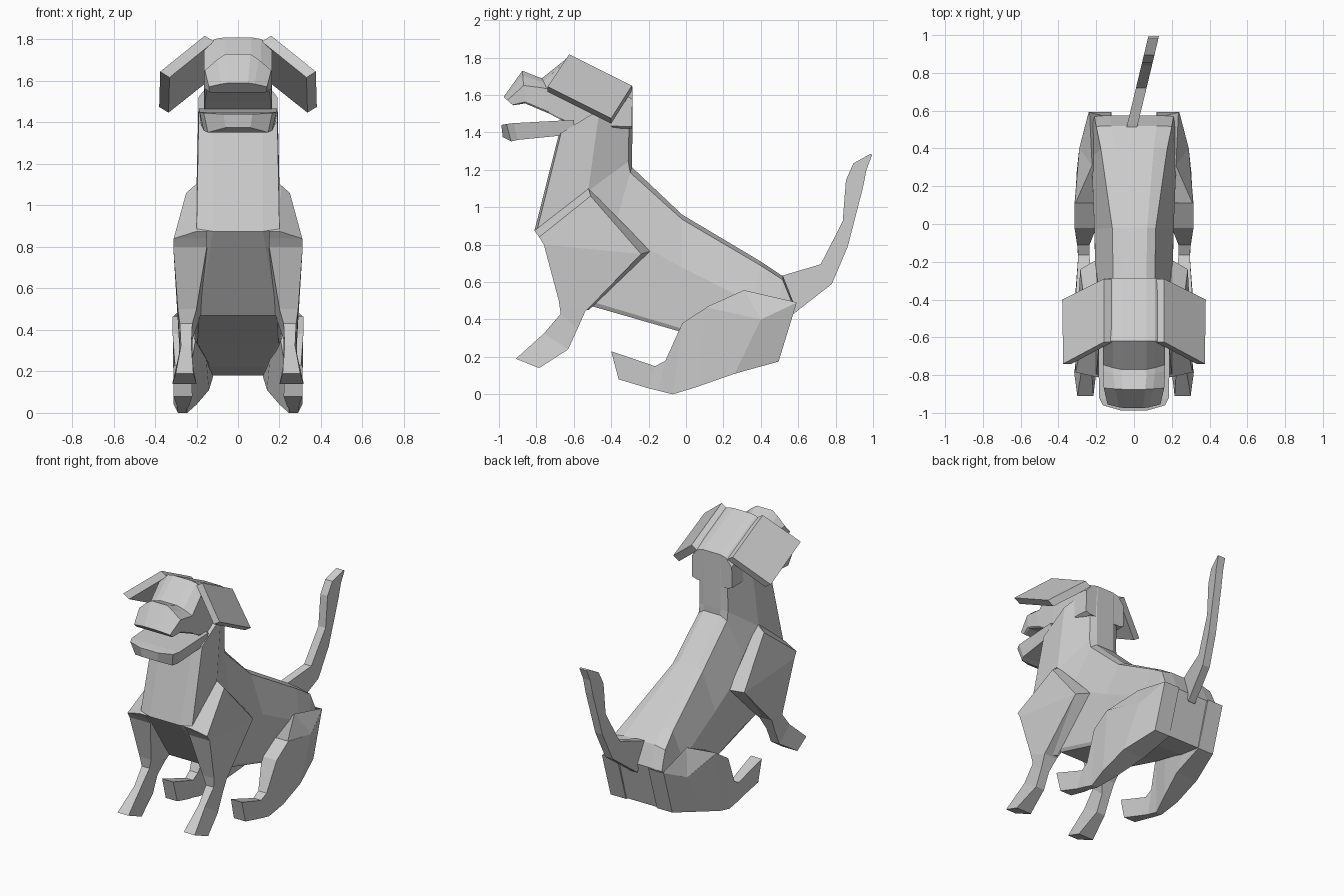
import bpy, bmesh
from mathutils import Vector


def loft(name, rings, mirror=False):
    """Skin a list of equal-length vertex rings and cap both ends."""
    bm = bmesh.new()
    rows = [[bm.verts.new(p) for p in ring] for ring in rings]
    n = len(rows[0])
    for a, b in zip(rows, rows[1:]):
        for i in range(n):
            j = (i + 1) % n
            bm.faces.new((a[i], a[j], b[j], b[i]))
    bm.faces.new(rows[0][::-1])
    bm.faces.new(rows[-1])
    bmesh.ops.recalc_face_normals(bm, faces=bm.faces)
    me = bpy.data.meshes.new(name)
    bm.to_mesh(me)
    bm.free()
    ob = bpy.data.objects.new(name, me)
    bpy.context.collection.objects.link(ob)
    if mirror:
        ob.modifiers.new("mirror", 'MIRROR').use_mirror_merge = False
    return ob


def section(yt, zt, yb, zb, wt, wm, wb, f1=0.45, f2=0.97, f0=0.04):
    """Symmetric ten-sided section from a top point to a bottom point."""
    def at(x, f):
        return (x, yt + (yb - yt) * f, zt + (zb - zt) * f)
    half = [(wt * .6, 0), (wt, f0), (wm, f1), (wm, f2), (wb, 1)]
    return [at(x, f) for x, f in half] + [at(-x, f) for x, f in half[::-1]]


def limb(rows):
    """Four-sided rings: (y, z, inner x, outer x) for two profile edges."""
    return [[(xi, y, z), (xo, y, z), (xo2, y2, z2), (xi2, y2, z2)]
            for y, z, xi, xo, y2, z2, xi2, xo2 in rows]


# torso from rump to neck
loft("torso", [section(*s) for s in (
    (.575, .49, .49, .18, .21, .235, .12),
    (.52, .63, .44, .19, .20, .225, .12),
    (.40, .71, .30, .22, .175, .225, .13),
    (-.02, .96, -.03, .335, .115, .21, .195),
    (-.29, 1.215, -.50, .47, .11, .20, .19),
    (-.288, 1.26, -.81, .875, .11, .20, .12),
    (-.285, 1.63, -.68, 1.39, .11, .19, .12))])

# head with raised muzzle
loft("head", [section(*s, f1, .95, f0) for s, f1, f0 in (
    ((-.285, 1.645, -.29, 1.42, .11, .155, .12), .3, .05),
    ((-.62, 1.81, -.60, 1.42, .11, .165, .15), .1, .02),
    ((-.77, 1.69, -.665, 1.465, .11, .165, .16), .25, .08),
    ((-.80, 1.70, -.73, 1.50, .11, .165, .16), .3, .12),
    ((-.875, 1.73, -.86, 1.555, .10, .16, .15), .45, .15),
    ((-.975, 1.59, -.925, 1.545, .08, .14, .13), .4, .1))])

# open lower jaw
loft("lower_jaw", [[(-w, y, zt), (w, y, zt), (v, y2, zb), (-v, y2, zb)]
     for y, zt, y2, zb, w, v in (
    (-.60, 1.467, -.60, 1.39, .19, .18),
    (-.92, 1.45, -.90, 1.36, .185, .165),
    (-.96, 1.445, -.935, 1.352, .165, .145),
    (-.987, 1.44, -.98, 1.375, .07, .06))])

# slab ears
ear = [Vector(p) for p in ((.16, -.625, 1.818), (.375, -.74, 1.645),
                           (.38, -.40, 1.475), (.16, -.29, 1.65))]
loft("ear", [ear, [p + Vector((-.045, 0, -.028)) for p in ear]], True)

# front legs
loft("front_leg", limb((
    (-.81, .875, .15, .20, -.52, 1.10, .10, .205),
    (-.785, .84, .15, .31, -.51, 1.06, .10, .25),
    (-.76, .80, .15, .312, -.24, .75, .10, .285),
    (-.68, .50, .20, .29, -.54, .44, .19, .29),
    (-.67, .43, .22, .28, -.58, .35, .22, .285),
    (-.76, .325, .225, .275, -.63, .24, .22, .285),
    (-.91, .19, .215, .30, -.785, .14, .20, .317))), True)

# beveled rear edge of the shoulder
loft("shoulder_edge", [
    [(.25, -.51, 1.06), (.19, -.52, 1.10), (.15, -.55, 1.0)],
    [(.285, -.24, .75), (.20, -.19, .765), (.15, -.25, .72)],
    [(.29, -.55, .45), (.20, -.52, .45), (.19, -.56, .45)]], True)

# folded hind legs
loft("hind_leg", limb((
    (.592, .49, .12, .24, .495, .175, .12, .24),
    (.40, .40, .14, .29, .26, .11, .14, .305),
    (.11, .465, .17, .315, .06, .04, .20, .31),
    (-.02, .38, .20, .315, -.07, 0, .245, .29),
    (-.11, .18, .235, .30, -.15, .02, .245, .295),
    (-.165, .15, .235, .295, -.21, .035, .235, .295),
    (-.40, .23, .225, .31, -.36, .08, .22, .31))), True)

# sloping top of the thigh, running into the torso
loft("thigh_top", [
    [(.31, .11, .467), (.315, .11, .463), (.17, .11, .46)],
    [(.222, .31, .557), (.29, .40, .40), (.15, .38, .40)],
    [(.235, .59, .492), (.24, .59, .488), (.15, .57, .485)]], True)

# tail, swung slightly to one side
loft("tail", [[(.24 * (y - .56) + s, y, z) for s, y, z in
               ((-.028, ya, za), (.028, ya, za), (.028, yb, zb), (-.028, yb, zb))]
              for ya, za, yb, zb in (
    (.50, .63, .575, .43),
    (.72, .695, .78, .59),
    (.838, .925, .865, .79),
    (.855, 1.145, .945, 1.10),
    (.895, 1.235, .965, 1.20),
    (.985, 1.285, .995, 1.28))])
